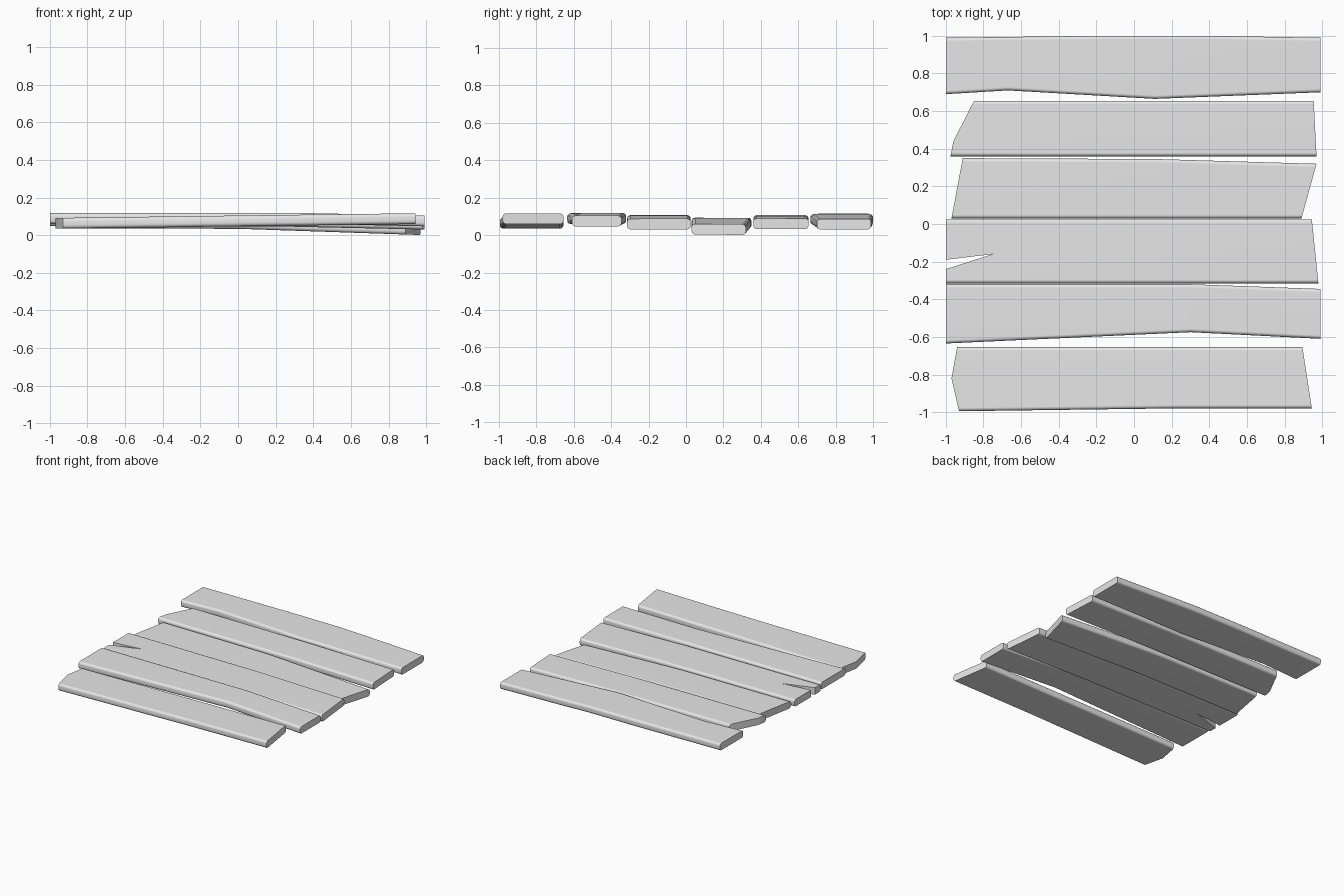
import bpy, bmesh, math
from mathutils import Vector

if "Cube" in bpy.data.objects:
    bpy.data.objects.remove(bpy.data.objects["Cube"], do_unlink=True)

grey = bpy.data.materials.new("plain_grey")
grey.use_nodes = True
grey.diffuse_color = (0.8, 0.8, 0.8, 1)
grey.node_tree.nodes["Principled BSDF"].inputs["Base Color"].default_value = (0.8, 0.8, 0.8, 1)

THICK = 0.057


def plank(name, outline, left, middle, right, bend):
    """Extrude an outline, round its long edges and bend it along its length."""
    bm = bmesh.new()
    base = bm.faces.new([bm.verts.new((x, y, 0)) for x, y in outline])
    grown = bmesh.ops.extrude_face_region(bm, geom=[base])["geom"]
    bmesh.ops.translate(bm, vec=(0, 0, THICK),
                        verts=[g for g in grown if isinstance(g, bmesh.types.BMVert)])
    bmesh.ops.recalc_face_normals(bm, faces=bm.faces)

    # Round only the long sides; sawn ends and splits stay crisp
    long_edges = []
    for e in bm.edges:
        d = e.verts[1].co - e.verts[0].co
        if d.length > 0.3 and abs(d.x) > 2 * abs(d.y):
            long_edges.append(e)
    bmesh.ops.bevel(bm, geom=long_edges, offset=0.018, segments=3,
                    profile=0.5, affect='EDGES', clamp_overlap=True)

    # Warp the board along x
    bmesh.ops.bisect_plane(bm, geom=bm.verts[:] + bm.edges[:] + bm.faces[:],
                           plane_co=Vector((bend, 0, 0)), plane_no=Vector((1, 0, 0)))
    for v in bm.verts:
        if v.co.x < bend:
            t = (v.co.x + 1) / (bend + 1)
            v.co.z += left + (middle - left) * t
        else:
            t = (v.co.x - bend) / (1 - bend)
            v.co.z += middle + (right - middle) * t

    mesh = bpy.data.meshes.new(name)
    bm.to_mesh(mesh)
    bm.free()
    mesh.materials.append(grey)
    ob = bpy.data.objects.new(name, mesh)
    bpy.context.collection.objects.link(ob)
    bpy.ops.object.select_all(action='DESELECT')
    ob.select_set(True)
    bpy.context.view_layer.objects.active = ob
    bpy.ops.object.shade_smooth_by_angle(angle=math.radians(40))
    normals = ob.modifiers.new("flat_top_shading", 'WEIGHTED_NORMAL')
    normals.keep_sharp = True


# Boards from front to back
plank("front_plank",
      [(-.93, -.995), (.2, -.98), (.945, -.98), (.895, -.655), (-.94, -.655), (-.97, -.82)],
      .034, .05, .06, .2)
plank("second_plank",
      [(-1, -.635), (.3, -.575), (.99, -.61), (.99, -.345), (.3, -.32), (-1, -.32)],
      .06, .062, .047, .3)
plank("split_plank",
      [(-1, -.315), (.98, -.315), (.945, .025), (-1, .025), (-1, -.19), (-.75, -.16), (-1, -.24)],
      .05, .047, .03, .2)
plank("sagging_plank",
      [(-.97, .03), (.89, .03), (.97, .32), (.12, .345), (-.91, .35)],
      .036, .034, 0, 0)
plank("fifth_plank",
      [(-.975, .36), (.97, .36), (.955, .655), (-.85, .655), (-.96, .44)],
      .05, .046, .032, .2)
plank("back_plank",
      [(-1, .69), (-.67, .71), (.11, .665), (.99, .70), (.99, .99), (.4, 1), (-.2, 1), (-1, .99)],
      .058, .055, .03, .2)
